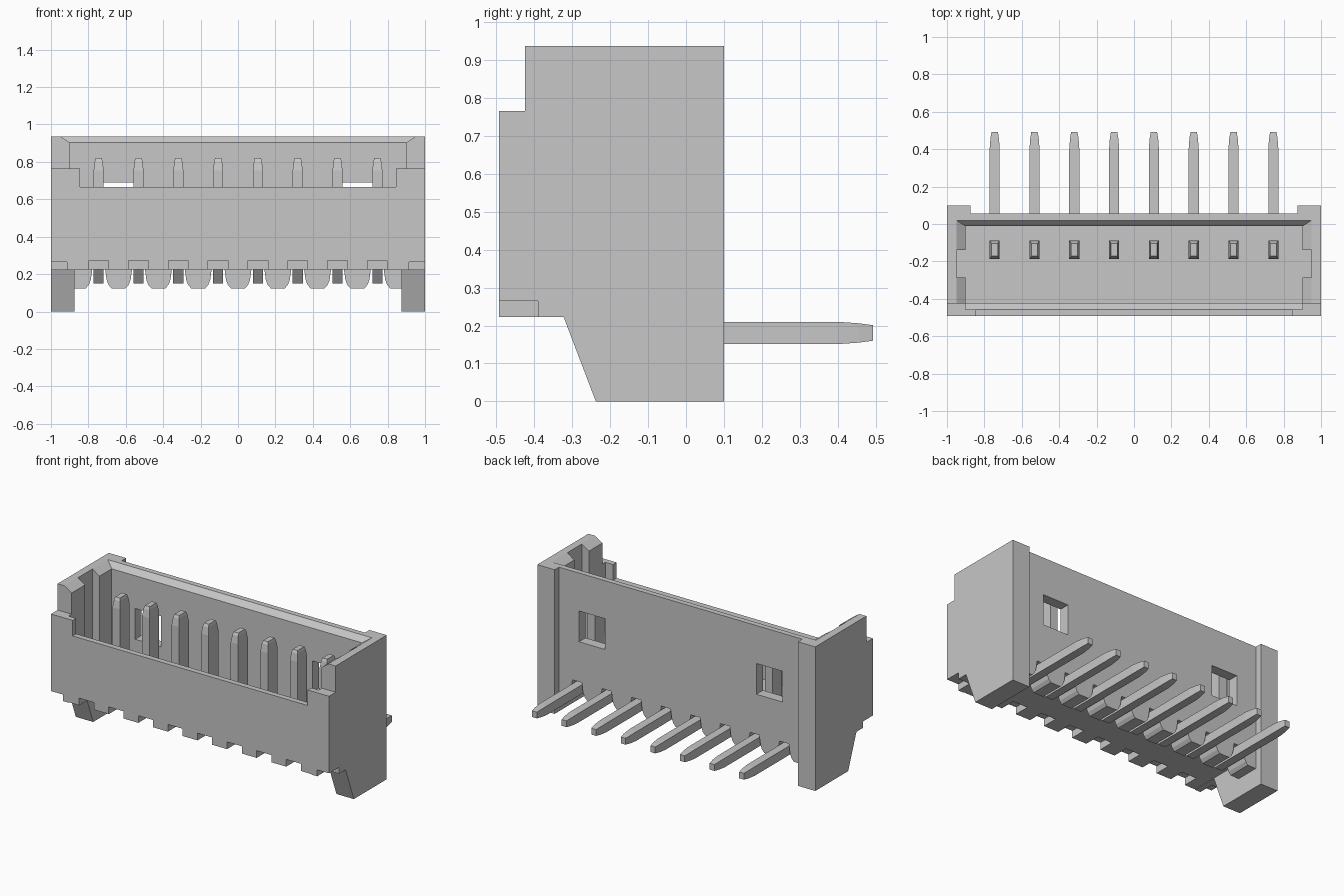
import bpy, bmesh

cube = bpy.data.objects.get("Cube")
if cube:
    bpy.data.objects.remove(cube, do_unlink=True)

GREY = (0.57, 0.57, 0.57, 1.0)
mat = bpy.data.materials.new("plain grey")
mat.use_nodes = True
mat.diffuse_color = GREY
bsdf = mat.node_tree.nodes["Principled BSDF"]
bsdf.inputs["Base Color"].default_value = GREY
bsdf.inputs["Roughness"].default_value = 0.6

PIN_X = [(i - 3.5) * 0.2128 for i in range(8)]


def finish(bm, name):
    """Turn a bmesh into a flat shaded object."""
    bmesh.ops.recalc_face_normals(bm, faces=bm.faces)
    mesh = bpy.data.meshes.new(name)
    bm.to_mesh(mesh)
    bm.free()
    mesh.materials.append(mat)
    obj = bpy.data.objects.new(name, mesh)
    bpy.context.collection.objects.link(obj)
    return obj


def loft(bm, rings):
    """Bridge equal-sized rings of points and cap both ends."""
    rows = [[bm.verts.new(p) for p in ring] for ring in rings]
    n = len(rows[0])
    for a, b in zip(rows, rows[1:]):
        for i in range(n):
            j = (i + 1) % n
            bm.faces.new((a[i], a[j], b[j], b[i]))
    bm.faces.new(rows[0])
    bm.faces.new(rows[-1][::-1])


def rect(x, y0, y1, z):
    return [(-x, y0, z), (x, y0, z), (x, y1, z), (-x, y1, z)]


def box(bm, x0, x1, y0, y1, z0, z1):
    loft(bm, [[(x0, y0, z), (x1, y0, z), (x1, y1, z), (x0, y1, z)] for z in (z0, z1)])


def cut(target, build):
    """Subtract the shape made by build(bm) from the target."""
    bm = bmesh.new()
    build(bm)
    cutter = finish(bm, "cutter")
    cutter.hide_render = True
    mod = target.modifiers.new("cut", "BOOLEAN")
    mod.operation = "DIFFERENCE"
    mod.solver = "EXACT"
    mod.object = cutter
    bpy.context.view_layer.objects.active = target
    bpy.ops.object.modifier_apply(modifier=mod.name)
    bpy.data.objects.remove(cutter, do_unlink=True)


# Housing: side profile extruded across the full width
profile = [(-0.493, 0.223), (-0.323, 0.223), (-0.238, 0), (0.1, 0),
           (0.1, 0.937), (-0.425, 0.937), (-0.425, 0.766), (-0.493, 0.766)]
bm = bmesh.new()
loft(bm, [[(x, y, z) for y, z in profile] for x in (-1, 1)])
housing = finish(bm, "housing")

# Between the end legs: flat underside, lower rear skirt and recessed back
cut(housing, lambda b: box(b, -0.875, 0.875, -0.7, -0.10, -0.2, 0.226))
cut(housing, lambda b: box(b, -0.875, 0.875, -0.7, 0.3, -0.3, 0.123))
cut(housing, lambda b: box(b, -0.875, 0.875, 0.055, 0.3, -0.4, 1.2))

# Cavity with a bevelled front lip, side key grooves, low front opening, lead-in chamfer
cut(housing, lambda b: loft(b, [rect(0.90, -0.422, -0.012, 0.33),
                                rect(0.90, -0.422, -0.012, 0.63),
                                rect(0.90, -0.457, -0.012, 0.665),
                                rect(0.90, -0.457, -0.012, 1.2)]))
cut(housing, lambda b: box(b, -0.95, 0.95, -0.287, -0.138, 0.33, 1.2))
cut(housing, lambda b: box(b, -0.845, 0.845, -0.7, -0.4, 0.665, 1.2))
cut(housing, lambda b: loft(b, [rect(0.90, -0.7, -0.012, 0.903),
                                rect(1.0, -0.7, 0.052, 0.971)]))


# Two windows through the back wall
def windows(b):
    for s in (-1, 1):
        box(b, s * 0.638 - 0.093, s * 0.638 + 0.093, -0.06, 0.2, 0.49, 0.69)


cut(housing, windows)


# Notches along the lower front edge, one per pin and one at each corner
def notches(b):
    for x in PIN_X:
        box(b, x - 0.053, x + 0.053, -0.6, -0.39, 0.1, 0.273)
    for s in (-1, 1):
        box(b, s * 1.0 - 0.085, s * 1.0 + 0.085, -0.6, -0.39, 0.1, 0.265)


cut(housing, notches)


# Arched troughs through the rear skirt for the pins
def troughs(b):
    half = [(0.078, 0.09), (0.07, 0.123), (0.053, 0.142), (0.042, 0.17), (0.034, 0.23)]
    section = half + [(-x, z) for x, z in reversed(half)]
    for px in PIN_X:
        loft(b, [[(px + x, y, z) for x, z in section] for y in (-0.15, 0.2)])


cut(housing, troughs)

# Bent pins: outer (y, z), inner (y, z), half width
PIN = [((-0.172, 0.82), (-0.104, 0.82), 0.017),
       ((-0.18, 0.803), (-0.096, 0.803), 0.021),
       ((-0.188, 0.755), (-0.088, 0.755), 0.027),
       ((-0.188, 0.23), (-0.088, 0.23), 0.027),
       ((-0.13, 0.151), (-0.07, 0.21), 0.027),
       ((0.40, 0.151), (0.40, 0.21), 0.027),
       ((0.455, 0.155), (0.455, 0.206), 0.023),
       ((0.493, 0.16), (0.493, 0.201), 0.017)]
for i, px in enumerate(PIN_X):
    bm = bmesh.new()
    loft(bm, [[(px - w, *o), (px + w, *o), (px + w, *n), (px - w, *n)] for o, n, w in PIN])
    finish(bm, f"pin_{i + 1}")
